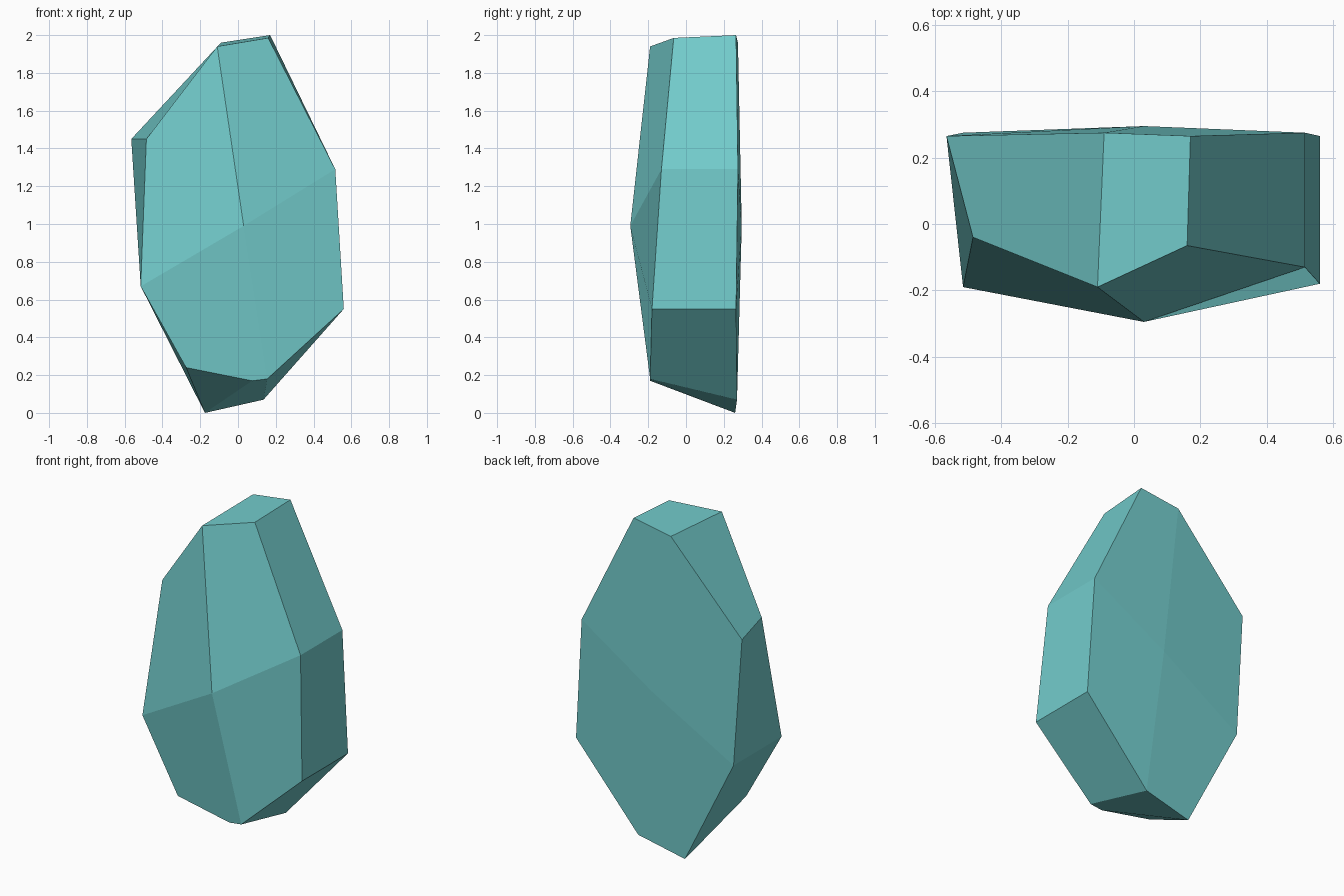
import bpy, bmesh

if "Cube" in bpy.data.objects:
    bpy.data.objects.remove(bpy.data.objects["Cube"])

# Faceted crystal slab: two eight-point rims, each capped by a raised centre point
front_rim = [(-0.11, -0.19, 1.94), (0.16, -0.065, 1.985), (0.515, -0.13, 1.29), (0.56, -0.18, 0.55),
             (0.155, -0.19, 0.18), (-0.275, -0.19, 0.24), (-0.515, -0.19, 0.67), (-0.485, -0.04, 1.45)]
back_rim = [(-0.09, 0.275, 1.96), (0.17, 0.265, 2.0), (0.515, 0.275, 1.29), (0.56, 0.265, 0.55),
            (0.135, 0.27, 0.07), (-0.175, 0.26, 0.0), (-0.515, 0.275, 0.67), (-0.565, 0.265, 1.45)]

bm = bmesh.new()
front = [bm.verts.new(p) for p in front_rim]
back = [bm.verts.new(p) for p in back_rim]


def cap(rim, centre):
    """Four facets meeting at a raised centre."""
    c = bm.verts.new(centre)
    for i in range(0, 8, 2):
        bm.faces.new((c, rim[i], rim[i + 1], rim[(i + 2) % 8]))


cap(front, (0.03, -0.295, 0.99))
cap(back, (0.03, 0.295, 0.99))

# Side facets joining the rims
for i in range(8):
    j = (i + 1) % 8
    bm.faces.new((front[i], front[j], back[j], back[i]))

# Small chipped corner on the lower front edge
edge = bm.edges.get((front[4], front[5]))
_, chip = bmesh.utils.edge_split(edge, front[4], 0.2)
chip.co = (0.075, -0.19, 0.17)
bmesh.ops.connect_verts(bm, verts=[chip, back[5]])

bmesh.ops.recalc_face_normals(bm, faces=bm.faces[:])
mesh = bpy.data.meshes.new("crystal")
bm.to_mesh(mesh)
bm.free()

# Single flat teal
teal = bpy.data.materials.new("teal")
teal.diffuse_color = (0.17, 0.60, 0.60, 1)
teal.use_nodes = True
teal.node_tree.nodes["Principled BSDF"].inputs["Base Color"].default_value = teal.diffuse_color
mesh.materials.append(teal)
crystal = bpy.data.objects.new("crystal", mesh)
bpy.context.collection.objects.link(crystal)
